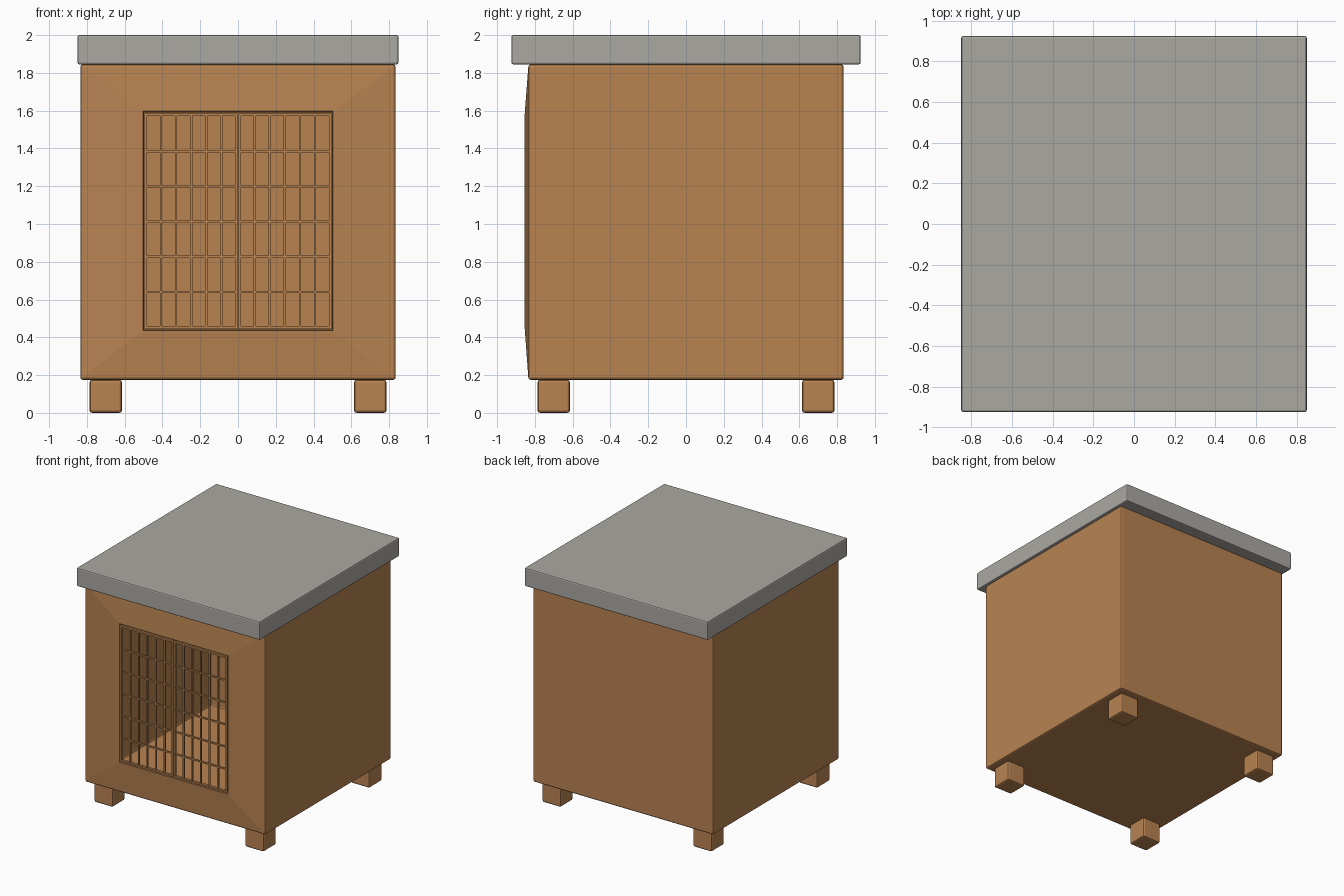
import bpy, bmesh
from mathutils import Vector

old = bpy.data.objects.get("Cube")
if old:
    bpy.data.objects.remove(old, do_unlink=True)


def material(name, rgb):
    m = bpy.data.materials.new(name)
    m.use_nodes = True
    m.diffuse_color = (*rgb, 1)
    bsdf = m.node_tree.nodes["Principled BSDF"]
    bsdf.inputs["Base Color"].default_value = (*rgb, 1)
    bsdf.inputs["Roughness"].default_value = 0.8
    return m


wood = material("warm wood", (0.48, 0.227, 0.083))
grey = material("roof grey", (0.41, 0.395, 0.365))


def add_box(bm, lo, hi, bevel=0):
    """Box between two corners, optionally with softened edges."""
    lo, hi = Vector(lo), Vector(hi)
    verts = bmesh.ops.create_cube(bm, size=1)["verts"]
    for v in verts:
        v.co = (lo + hi) / 2 + v.co * (hi - lo)
    if bevel:
        edges = list({e for v in verts for e in v.link_edges})
        bmesh.ops.bevel(bm, geom=edges, offset=bevel, segments=2,
                        profile=0.5, affect='EDGES')


def finish(bm, name, mat):
    mesh = bpy.data.meshes.new(name)
    bm.normal_update()
    bm.to_mesh(mesh)
    bm.free()
    obj = bpy.data.objects.new(name, mesh)
    mesh.materials.append(mat)
    bpy.context.collection.objects.link(obj)
    return obj


def box(name, lo, hi, mat, bevel=0):
    bm = bmesh.new()
    add_box(bm, lo, hi, bevel)
    return finish(bm, name, mat)


# Hollow thin-walled body with a doorway in its slightly bulging front
HALF, BASE, TOP = 0.835, 0.175, 1.845
DOOR_X, DOOR_LOW, DOOR_HIGH = 0.503, 0.435, 1.597
bm = bmesh.new()
add_box(bm, (-HALF, -HALF, BASE), (HALF, HALF, TOP), 0.014)
bm.normal_update()
front = max((f for f in bm.faces if f.normal.y < -0.99),
            key=lambda f: f.calc_area())
bmesh.ops.inset_individual(bm, faces=[front], thickness=0.2)
for v in front.verts:
    v.co = (DOOR_X if v.co.x > 0 else -DOOR_X, -0.853,
            DOOR_HIGH if v.co.z > 1 else DOOR_LOW)
# Doorway lip turned inward
lip = bmesh.ops.inset_individual(bm, faces=[front], thickness=0.008)
for v in front.verts:
    v.co.y += 0.03
bmesh.ops.delete(bm, geom=[front], context='FACES_ONLY')
finish(bm, "body", wood)

# Overhanging roof slab
box("roof", (-0.85, -0.925, TOP), (0.85, 0.925, 2.0), grey, 0.01)

# Four square feet
for side, x in (("left", 0.7), ("right", -0.7)):
    for end, y in (("front", -0.7), ("back", 0.7)):
        box(f"{end}_{side}_foot", (x - 0.086, y - 0.086, 0),
            (x + 0.086, y + 0.086, BASE), wood, 0.014)

# Pair of barred doors: frame, upright bars and cross bars
LOW, HIGH, INNER, OUTER = 0.445, 1.585, 0.002, 0.495
for side, s in (("left", 1), ("right", -1)):
    bm = bmesh.new()

    def bar(x0, x1, z0, z1, y0, y1):
        add_box(bm, (min(s * x0, s * x1), y0, z0),
                (max(s * x0, s * x1), y1, z1))

    for x in (INNER, OUTER - 0.014):
        bar(x, x + 0.014, LOW, HIGH, -0.855, -0.835)
    for z in (LOW, HIGH - 0.014):
        bar(INNER, OUTER, z, z + 0.014, -0.855, -0.835)
    for i in range(5):
        x = 0.088 + i * 0.08
        bar(x - 0.006, x + 0.006, LOW, HIGH, -0.85, -0.838)
    for i in range(5):
        z = 0.64 + i * 0.186
        bar(INNER, OUTER, z - 0.006, z + 0.006, -0.852, -0.84)
    finish(bm, f"{side}_barred_door", wood)
